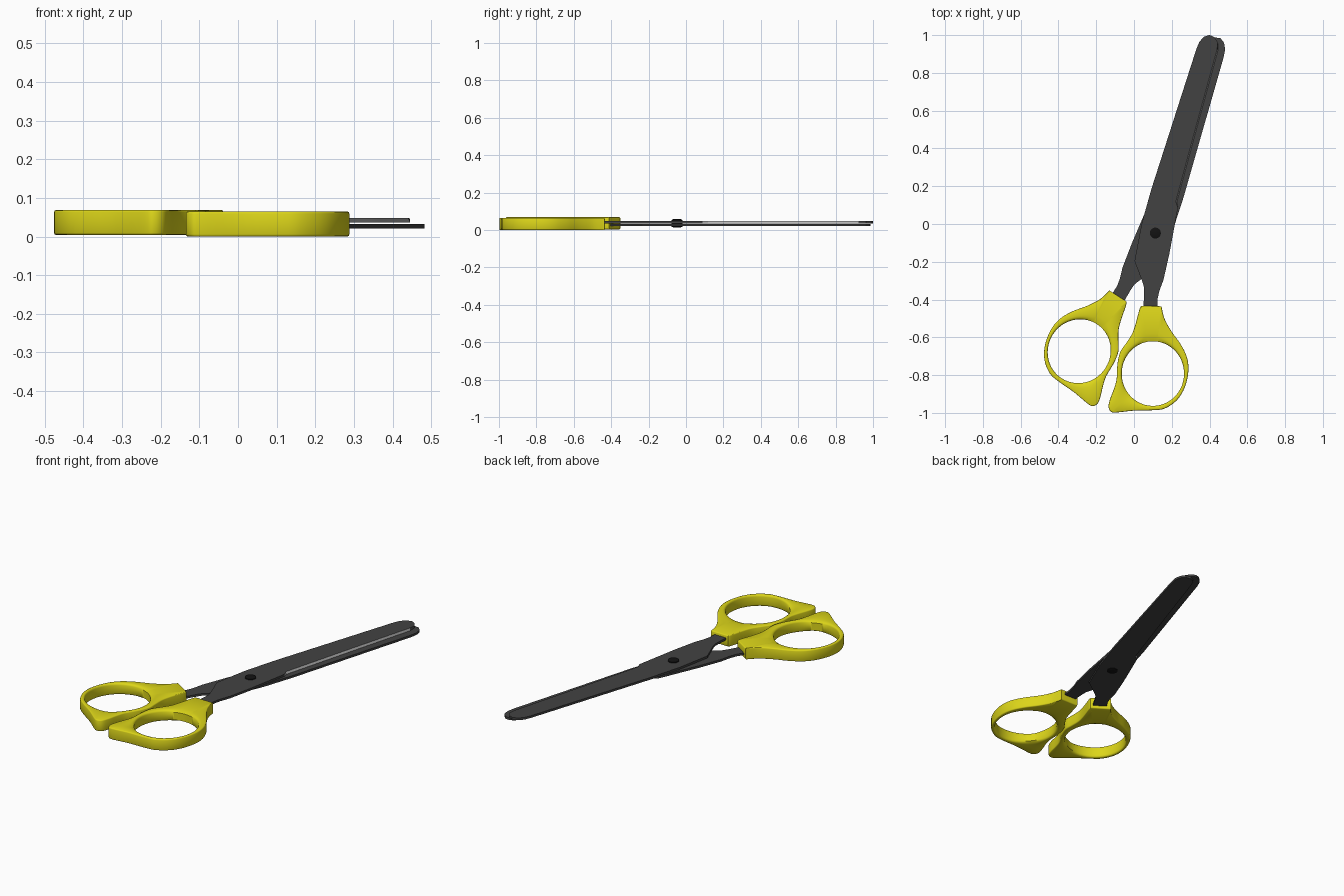
import bpy, bmesh, math
from mathutils import Matrix, Vector

if "Cube" in bpy.data.objects:
    bpy.data.objects.remove(bpy.data.objects["Cube"])

ANGLE = math.radians(16.9)          # lean of the closed scissors
PIVOT = Vector((0.113, -0.048, 0))
MID_Z = 0.0345
FRAME = Matrix.Translation(PIVOT) @ Matrix.Rotation(-ANGLE, 4, 'Z')
AXIS = Matrix.Translation((0, 0, MID_Z)) @ FRAME
FLIP = AXIS @ Matrix.Rotation(math.pi, 4, 'Y') @ AXIS.inverted()


def material(name, color):
    m = bpy.data.materials.new(name)
    m.diffuse_color = (*color, 1)
    m.use_nodes = True
    m.node_tree.nodes["Principled BSDF"].inputs["Base Color"].default_value = m.diffuse_color
    return m


YELLOW = material("yellow_plastic", (0.72, 0.67, 0.01))
STEEL = material("dark_steel", (0.055, 0.055, 0.055))
GROUND = material("ground_edge", (0.45, 0.45, 0.45))
BLACK = material("black_rivet", (0.006, 0.006, 0.006))


def make(name, bm, mats, smooth=35):
    bmesh.ops.recalc_face_normals(bm, faces=bm.faces)
    mesh = bpy.data.meshes.new(name)
    bm.to_mesh(mesh)
    bm.free()
    for m in mats:
        mesh.materials.append(m)
    ob = bpy.data.objects.new(name, mesh)
    bpy.context.collection.objects.link(ob)
    bpy.ops.object.select_all(action='DESELECT')
    ob.select_set(True)
    bpy.context.view_layer.objects.active = ob
    bpy.ops.object.shade_smooth_by_angle(angle=math.radians(smooth))
    return ob


def spline(pts, steps):
    """Closed smooth curve through the points."""
    out, n = [], len(pts)
    for i in range(n):
        a, b, c, d = (Vector(pts[(i + k) % n]) for k in (-1, 0, 1, 2))
        for s in range(steps):
            t = s / steps
            out.append(0.5 * (2 * b + (c - a) * t + (2 * a - 5 * b + 4 * c - d) * t * t
                              + (3 * b - a - 3 * c + d) * t ** 3))
    return out


# Blade: outline along the scissor axis, with a ground cutting edge
def blade(name, matrix):
    tang = [(0.0865, -0.467), (0.1439, -0.45), (0.1227, -0.366), (0.112, -0.325),
            (0.1095, -0.285), (0.1132, -0.225), (0.103, -0.085), (0.0752, 0.165)]
    edge = [(0.061, 0.19), (0.048, 0.6), (0.036, 1.025)]
    spine = [(0.023, 1.063), (-0.002, 1.083), (-0.03, 1.087), (-0.055, 1.07),
             (-0.071, 1.038), (-0.0755, 0.995), (-0.0878, 0.217), (-0.0838, 0.025),
             (-0.0622, -0.174), (0.0102, -0.268), (0.028, -0.295), (0.037, -0.325), (0.0519, -0.388)]
    pts = tang + edge + spine
    bm = bmesh.new()
    low = [bm.verts.new((u, v, 0.0362)) for u, v in pts]
    top = [bm.verts.new((u - (0.006 if (u, v) in edge else 0), v, 0.0485)) for u, v in pts]
    bm.faces.new(low)
    bm.faces.new(top)
    for i in range(len(pts)):
        j = (i + 1) % len(pts)
        f = bm.faces.new((low[i], low[j], top[j], top[i]))
        if pts[i] in edge[:2] or pts[i] == tang[-1]:
            f.material_index = 1
    bm.transform(matrix @ FRAME)
    make(name, bm, [STEEL, GROUND], 25)


# Handle: closed cross-section loops running between outer outline and finger hole
def handle(name, matrix):
    outline = [(0.042, -0.434), (0.095, -0.435), (0.143, -0.436), (0.147, -0.442),
               (0.161, -0.50), (0.198, -0.568), (0.246, -0.635), (0.280, -0.705),
               (0.288, -0.778), (0.270, -0.862), (0.228, -0.932), (0.162, -0.977),
               (0.095, -0.986), (0.0, -0.988), (-0.095, -0.998), (-0.122, -0.993),
               (-0.135, -0.968), (-0.127, -0.928), (-0.106, -0.872), (-0.092, -0.82),
               (-0.088, -0.745), (-0.074, -0.68), (-0.045, -0.636), (-0.012, -0.585),
               (0.008, -0.53), (0.028, -0.455), (0.037, -0.436)]
    c, rx, ry = Vector((0.1, -0.792)), 0.165, 0.171
    h, b, d = 0.065, 0.006, 0.009
    bm = bmesh.new()
    loops = []
    for o in spline(outline, 4):
        r = o - c
        a = math.atan2(r.y / ry, r.x / rx)
        hole = c + Vector((rx * math.cos(a), ry * math.sin(a)))
        span = (o - hole).length
        way = (hole - o) / span
        w = 0.35 * span
        top = [(0, h - b), (0.3 * b, h - 0.3 * b), (b, h), (span - w, h),
               (span - 0.6 * w, h - 0.16 * d), (span - 0.25 * w, h - 0.5 * d), (span, h - d * 1.2)]
        sec = top + [(s, h - z) for s, z in reversed(top)]
        loops.append([bm.verts.new((*(o + way * s), z)) for s, z in sec])
    for i, p in enumerate(loops):
        q = loops[(i + 1) % len(loops)]
        for k in range(len(p)):
            m = (k + 1) % len(p)
            bm.faces.new((p[k], q[k], q[m], p[m]))
    bm.transform(matrix)
    make(name, bm, [YELLOW], 50)


for side, matrix in (("upper", Matrix.Identity(4)), ("lower", FLIP)):
    blade(side + "_blade", matrix)
    handle(side + "_handle", matrix)

# Pivot rivet: shaft profile with domed heads, spun round
bm = bmesh.new()
rings = []
for r, z in ((0.020, 0.014), (0.029, 0.018), (0.029, 0.054), (0.020, 0.058)):
    rings.append([bm.verts.new((PIVOT.x + r * math.cos(k * math.tau / 32),
                                PIVOT.y + r * math.sin(k * math.tau / 32), z)) for k in range(32)])
for p, q in zip(rings, rings[1:]):
    for k in range(32):
        m = (k + 1) % 32
        bm.faces.new((p[k], p[m], q[m], q[k]))
bm.faces.new(rings[0])
bm.faces.new(rings[-1])
make("pivot_rivet", bm, [BLACK])
